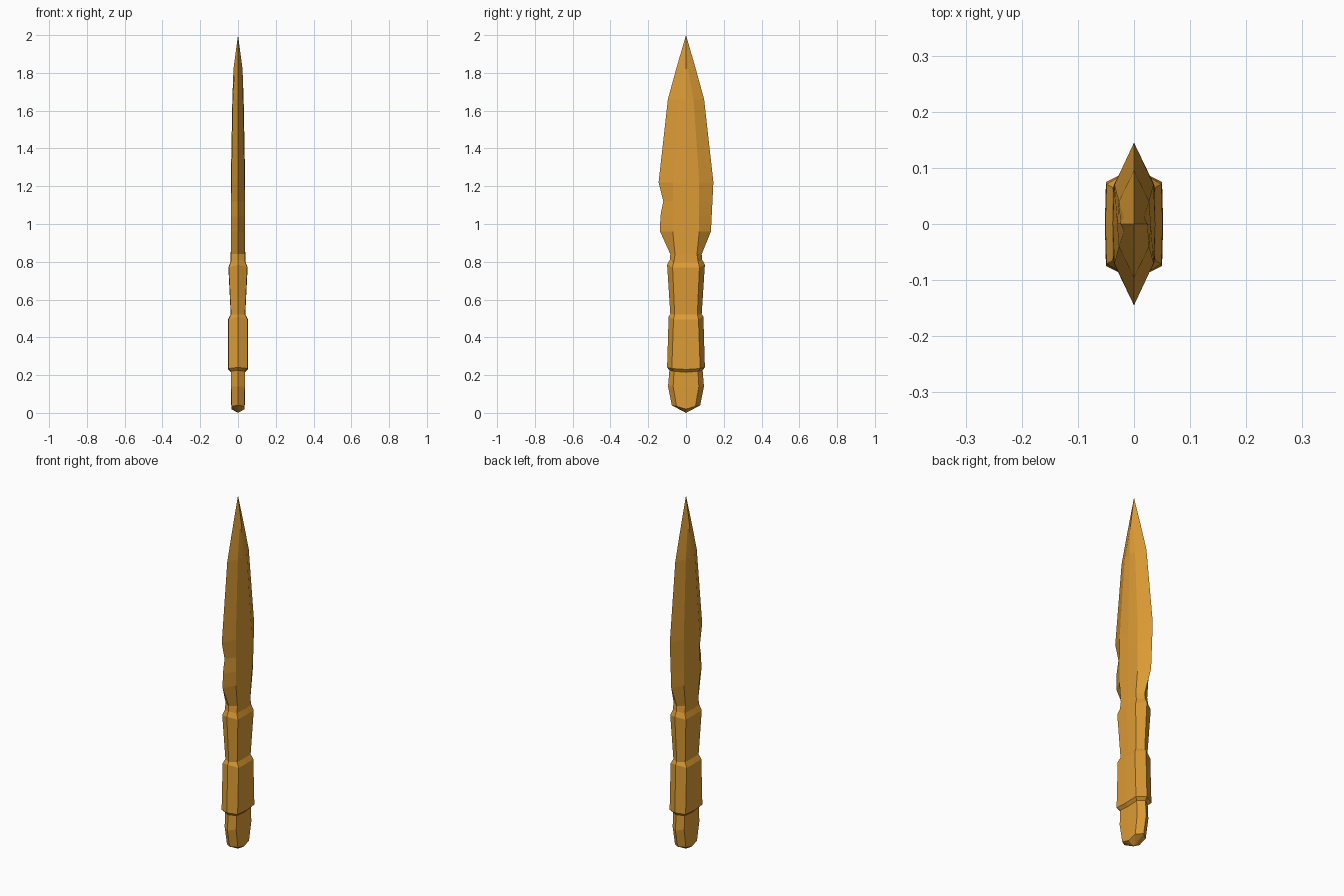
import bpy
import bmesh

cube = bpy.data.objects.get("Cube")
if cube:
    bpy.data.objects.remove(cube)

gold = bpy.data.materials.new("warm_gold")
gold.use_nodes = True
colour = (0.72, 0.33, 0.035, 1)
gold.diffuse_color = colour
gold.node_tree.nodes["Principled BSDF"].inputs["Base Color"].default_value = colour


def ring(bm, x, corner_y, front, back, z, edge_dz=0, mid_dz=0, mid_x=None):
    """Eight-point section: two edge points, four corners, two side middles."""
    mid = x * 1.04 if mid_x is None else mid_x
    pts = [(0, front, z + edge_dz), (x, -corner_y, z), (mid, 0, z + mid_dz), (x, corner_y, z),
           (0, back, z + edge_dz), (-x, corner_y, z), (-mid, 0, z + mid_dz), (-x, -corner_y, z)]
    return [bm.verts.new(p) for p in pts]


def loft(name, sections, bottom=None, tip=None):
    """Skin a stack of sections, closing the ends with points or flat caps."""
    bm = bmesh.new()
    rings = [ring(bm, *s) for s in sections]
    for low, high in zip(rings, rings[1:]):
        for i in range(8):
            j = (i + 1) % 8
            bm.faces.new((low[i], low[j], high[j], high[i]))
    for end, z in ((rings[0], bottom), (rings[-1], tip)):
        if z is None:
            bm.faces.new(end)
        else:
            point = bm.verts.new((0, 0, z))
            for i in range(8):
                bm.faces.new((end[i], end[(i + 1) % 8], point))
    bmesh.ops.recalc_face_normals(bm, faces=bm.faces)
    mesh = bpy.data.meshes.new(name)
    bm.to_mesh(mesh)
    bm.free()
    mesh.materials.append(gold)
    obj = bpy.data.objects.new(name, mesh)
    bpy.context.collection.objects.link(obj)


# Pommel with a blunt pointed end
loft("pommel", [
    (0.034, 0.05, -0.075, 0.075, 0.035, 0.005, -0.015),
    (0.036, 0.068, -0.095, 0.095, 0.14),
    (0.036, 0.063, -0.088, 0.088, 0.222, 0.005, -0.005),
], bottom=0)

# Lower grip, flaring above the pommel
loft("lower_grip", [
    (0.036, 0.063, -0.088, 0.088, 0.22, 0.005, -0.005),
    (0.05, 0.075, -0.1, 0.1, 0.235, 0.006, -0.005),
    (0.05, 0.066, -0.092, 0.092, 0.495, 0.015),
    (0.037, 0.06, -0.083, 0.083, 0.522),
])

# Upper grip, widening into the collar
loft("upper_grip", [
    (0.037, 0.06, -0.083, 0.083, 0.52),
    (0.049, 0.071, -0.1, 0.1, 0.77, 0.015),
    (0.038, 0.065, -0.086, 0.086, 0.8, 0.01),
])

# Leaf-shaped blade with a small notch in its front edge
loft("blade", [
    (0.038, 0.064, -0.086, 0.086, 0.8, 0.01),
    (0.037, 0.058, -0.083, 0.083, 0.84),
    (0.036, 0.07, -0.137, 0.132, 0.96),
    (0.036, 0.07, -0.136, 0.136, 1.04),
    (0.036, 0.07, -0.12, 0.14, 1.12),
    (0.035, 0.07, -0.145, 0.145, 1.22, 0, 0, 0.038),
    (0.027, 0.04, -0.096, 0.096, 1.66, 0, 0, 0.03),
    (0.018, 0.012, -0.052, 0.052, 1.82, 0, 0, 0.024),
], tip=2)
